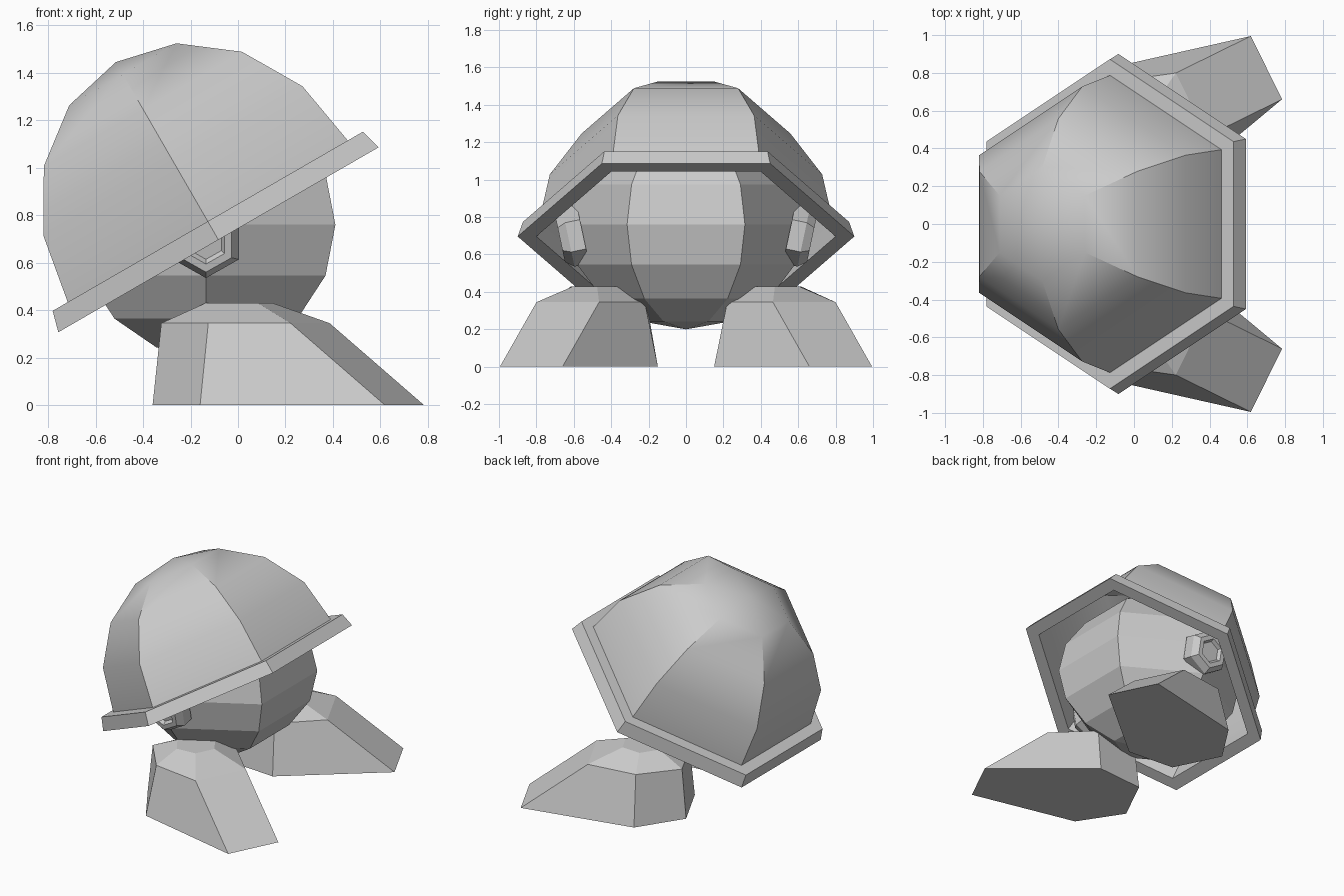
import bpy, bmesh, math
from mathutils import Vector, Matrix

cube = bpy.data.objects.get("Cube")
if cube:
    bpy.data.objects.remove(cube)

grey = bpy.data.materials.new("plain grey")
grey.use_nodes = True
grey.diffuse_color = (0.6, 0.6, 0.6, 1)
grey.node_tree.nodes["Principled BSDF"].inputs["Base Color"].default_value = (0.6, 0.6, 0.6, 1)


def hexagon(radius, z):
    """Six points with corners on the y axis and flats facing +x and -x."""
    return [Vector((radius * math.sin(a), radius * math.cos(a), z))
            for a in (-i * math.pi / 3 for i in range(6))]


def loft(name, rings, matrix=Matrix(), bottom=False, top=False, closed=False, smooth=False):
    """Join six-sided rings; a ring of radius 0 becomes a pole."""
    bm = bmesh.new()
    loops = [[bm.verts.new(p) for p in ring] for ring in rings]
    pairs = list(zip(loops, loops[1:])) + ([(loops[-1], loops[0])] if closed else [])
    for low, high in pairs:
        for i in range(6):
            j = (i + 1) % 6
            bm.faces.new((low[i], low[j], high[j], high[i]))
    if bottom:
        bm.faces.new(loops[0][::-1])
    if top:
        bm.faces.new(loops[-1])
    bmesh.ops.remove_doubles(bm, verts=bm.verts[:], dist=0.0001)
    bmesh.ops.recalc_face_normals(bm, faces=bm.faces[:])
    mesh = bpy.data.meshes.new(name)
    bm.to_mesh(mesh)
    bm.free()
    mesh.transform(matrix)
    mesh.materials.append(grey)
    obj = bpy.data.objects.new(name, mesh)
    bpy.context.collection.objects.link(obj)
    if smooth:
        bpy.ops.object.select_all(action="DESELECT")
        obj.select_set(True)
        bpy.context.view_layer.objects.active = obj
        bpy.ops.object.shade_smooth_by_angle(angle=math.radians(30))
    return obj


def arc(radius, height, first, last):
    """Sphere rings every eighth of a half turn."""
    return [hexagon(radius * math.cos(i * math.pi / 8), height * math.sin(i * math.pi / 8))
            for i in range(first, last + 1)]


# Head: squashed six-sided ball
loft("head", arc(0.63, 0.56, -4, 4), Matrix.Translation((-0.135, 0, 0.76)))

# Tilted helmet: open dome and flared brim
tilt = Matrix.Translation((-0.125, 0, 0.77)) @ Matrix.Rotation(math.radians(-30), 4, "Y")
loft("helmet_dome", arc(0.788, 0.78, 0, 4), tilt, smooth=True)
loft("helmet_brim", [hexagon(0.785, 0.005), hexagon(0.80, -0.085),
                     hexagon(0.90, -0.085), hexagon(0.872, 0.005)], tilt, closed=True)

# Ears: hexagonal bolts tipped slightly downward, with a recessed centre
for side, s in (("left", 1), ("right", -1)):
    place = (Matrix.Translation((-0.135, s * 0.59, 0.70))
             @ Matrix.Rotation(math.radians(-s * 102), 4, "X")
             @ Matrix.Rotation(math.radians(90), 4, "Z")
             @ Matrix.Rotation(math.radians(90), 4, "Z"))
    loft(side + "_ear", [hexagon(0.16, -0.04), hexagon(0.16, 0.04), hexagon(0.125, 0.085),
                         hexagon(0.09, 0.085), hexagon(0.075, 0.06)], place,
         bottom=True, top=True)


def foot_ring(z, side, toe, heel, end_width):
    """Hexagon pointing along +x: side corners, then toe and heel edges."""
    return [Vector(p) for p in ((0, side, z), (-heel, end_width, z), (-heel, -end_width, z),
                                (0, -side, z), (toe, -0.1865, z) if z < 0.4 else (toe, -end_width, z),
                                (toe, 0.1865, z) if z < 0.4 else (toe, end_width, z))]


# Feet: low wedges turned outward
for side, s in (("left", 1), ("right", -1)):
    place = (Matrix.Translation((0.005, s * 0.485, 0))
             @ Matrix.Rotation(math.radians(s * 26.2), 4, "Z"))
    loft(side + "_foot", [foot_ring(0, 0.373, 0.776, 0.315, 0.1865),
                          foot_ring(0.345, 0.295, 0.333, 0.285, 0.165),
                          foot_ring(0.43, 0.142, 0.122, 0.122, 0.071)], place,
         bottom=True, top=True)
